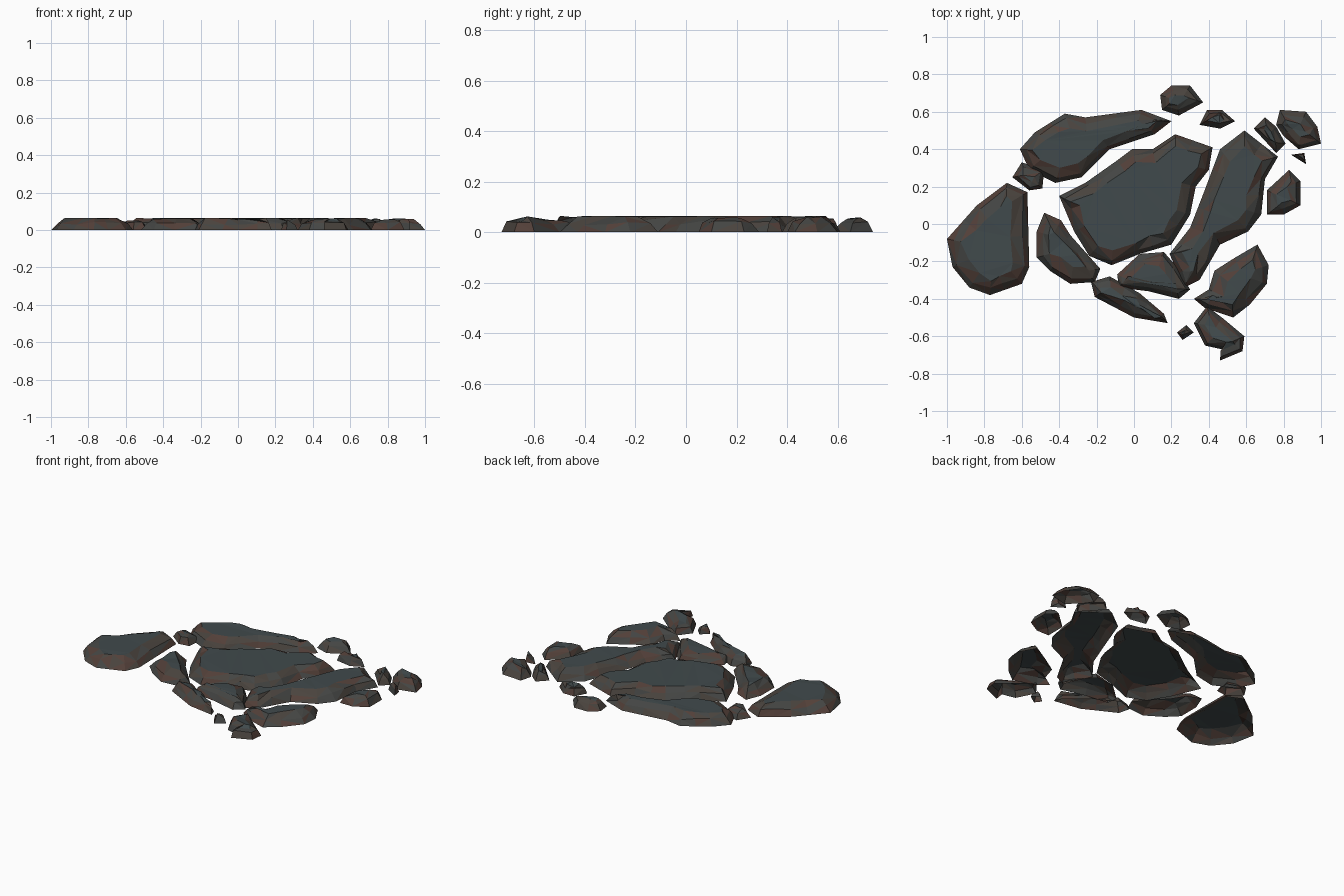
import bpy, bmesh, random
from mathutils import Vector

if "Cube" in bpy.data.objects:
    bpy.data.objects.remove(bpy.data.objects["Cube"])

random.seed(4)
H = 0.065


def material(name, rgb):
    m = bpy.data.materials.new(name)
    m.diffuse_color = (*rgb, 1)
    m.use_nodes = True
    m.node_tree.nodes["Principled BSDF"].inputs["Base Color"].default_value = m.diffuse_color
    return m


MATS = [material("slate_top", (0.052, 0.068, 0.072)),
        material("brown_side", (0.068, 0.057, 0.048)),
        material("rust_side", (0.085, 0.050, 0.040)),
        material("grey_side", (0.058, 0.060, 0.057))]


def ring(pts, width, jitter):
    """Move a counter-clockwise outline inward by a slightly uneven width."""
    n, c = len(pts), sum(pts, Vector((0, 0))) / len(pts)
    out = []
    for i, p in enumerate(pts):
        d = (pts[(i + 1) % n] - pts[i - 1]).normalized()
        inward = Vector((-d.y, d.x))
        to_c = c - p
        step = inward * 0.75 + to_c.normalized() * 0.25
        w = min(width, 0.62 * to_c.length) * random.uniform(1 - jitter, 1 + jitter)
        out.append(p + step * w)
    return out


def stone(name, outline, bevel=0.085, rough=0.004):
    """Open-bottomed chipped slab: outline on the ground, broken flanks, flat top."""
    pts = [Vector(p) / 100 for p in reversed(outline)]
    # split long outline edges for more chips
    base = []
    for a, b in zip(pts, pts[1:] + pts[:1]):
        base.append(a)
        if (b - a).length > 0.17:
            base.append(a.lerp(b, random.uniform(0.4, 0.6)))
    mid, top = ring(base, bevel * 0.38, 0.3), ring(base, bevel, 0.2)
    bm = bmesh.new()
    rows = [[bm.verts.new((p.x, p.y, 0)) for p in base],
            [bm.verts.new((p.x, p.y, H * random.uniform(0.42, 0.68))) for p in mid],
            [bm.verts.new((p.x, p.y, H - random.uniform(0, rough))) for p in top]]
    n = len(base)
    for lo, hi in zip(rows, rows[1:]):
        for i in range(n):
            j = (i + 1) % n
            a, b, c, d = lo[i], lo[j], hi[j], hi[i]
            tris = random.choice([((a, b, c), (a, c, d)), ((a, b, d), (b, c, d))])
            for t in tris:
                bm.faces.new(t).material_index = random.choice([1, 1, 2, 3, 3])
    bm.faces.new(rows[2]).material_index = 0
    bmesh.ops.remove_doubles(bm, verts=rows[2], dist=0.02)
    bmesh.ops.triangulate(bm, faces=[f for f in bm.faces if len(f.verts) > 3])
    me = bpy.data.meshes.new(name)
    bm.to_mesh(me)
    bm.free()
    for m in MATS:
        me.materials.append(m)
    bpy.context.collection.objects.link(bpy.data.objects.new(name, me))


# Large slabs
stone("left_slab", [(-100, -8), (-84, 10), (-68, 22), (-57, 17), (-56, -23),
                    (-60, -32), (-77, -38), (-88, -34), (-97, -23)])
stone("back_slab", [(-61, 40), (-53, 49), (-37, 59), (-26, 57), (4, 61), (20, 55),
                    (11, 48), (-13, 40), (-28, 25), (-42, 22), (-56, 29)], 0.075)
stone("centre_slab", [(-40, 15), (-26, 22), (-9, 34), (-1, 40), (10, 40), (22, 48),
                      (42, 41), (40, 29), (33, 20), (30, 5), (20, -11), (3, -16),
                      (-12, -22), (-24, -17), (-32, -4)], 0.07)
stone("right_slab", [(59, 50), (77, 36), (70, 24), (68, 5), (61, -4), (46, -11),
                     (35, -30), (27, -34), (19, -16), (30, -2), (37, 16), (46, 40)], 0.08)

# Medium stones
stone("left_wedge", [(-52, -4), (-48, 6), (-39, 2), (-34, -6), (-18, -24),
                     (-21, -31), (-34, -32), (-45, -25), (-52, -18)], 0.08, 0.01)
stone("front_wedge", [(-9, -27), (3, -16), (16, -15), (23, -23), (30, -35),
                      (24, -40), (8, -36), (-8, -34)], 0.075, 0.01)
stone("front_strip", [(-23, -31), (-13, -28), (3, -37), (16, -48), (18, -53),
                      (0, -50), (-21, -39)], 0.055, 0.015)
stone("front_right_stone", [(32, -40), (40, -35), (43, -25), (54, -18), (66, -11),
                            (72, -22), (71, -32), (62, -43), (53, -50), (38, -45)], 0.08)
stone("front_corner_stone", [(32, -53), (39, -44), (47, -50), (59, -60), (58, -68),
                             (46, -73), (47, -67), (38, -65)], 0.06, 0.02)
stone("right_stone", [(71, 5), (71, 18), (83, 29), (89, 23), (89, 10), (80, 5)], 0.07, 0.015)
stone("back_right_stone", [(76, 53), (78, 61), (92, 60), (98, 52), (100, 43),
                           (88, 40), (80, 47)], 0.07, 0.015)

# Small chips
stone("back_chip", [(14, 69), (20, 74), (30, 74), (37, 65), (24, 58), (15, 61)], 0.07, 0.02)
stone("left_chip", [(-65, 25), (-60, 33), (-48, 29), (-49, 19), (-56, 18)], 0.06, 0.02)
stone("back_small_chip", [(35, 53), (39, 61), (47, 61), (54, 55), (46, 51)], 0.05, 0.03)
stone("right_small_chip", [(64, 51), (70, 57), (76, 52), (81, 43), (76, 38)], 0.05, 0.03)
stone("front_tiny_chip", [(23, -58), (28, -54), (32, -58), (26, -62)], 0.04, 0.035)
stone("right_tiny_chip", [(84, 37), (91, 38), (92, 32)], 0.03, 0.035)
